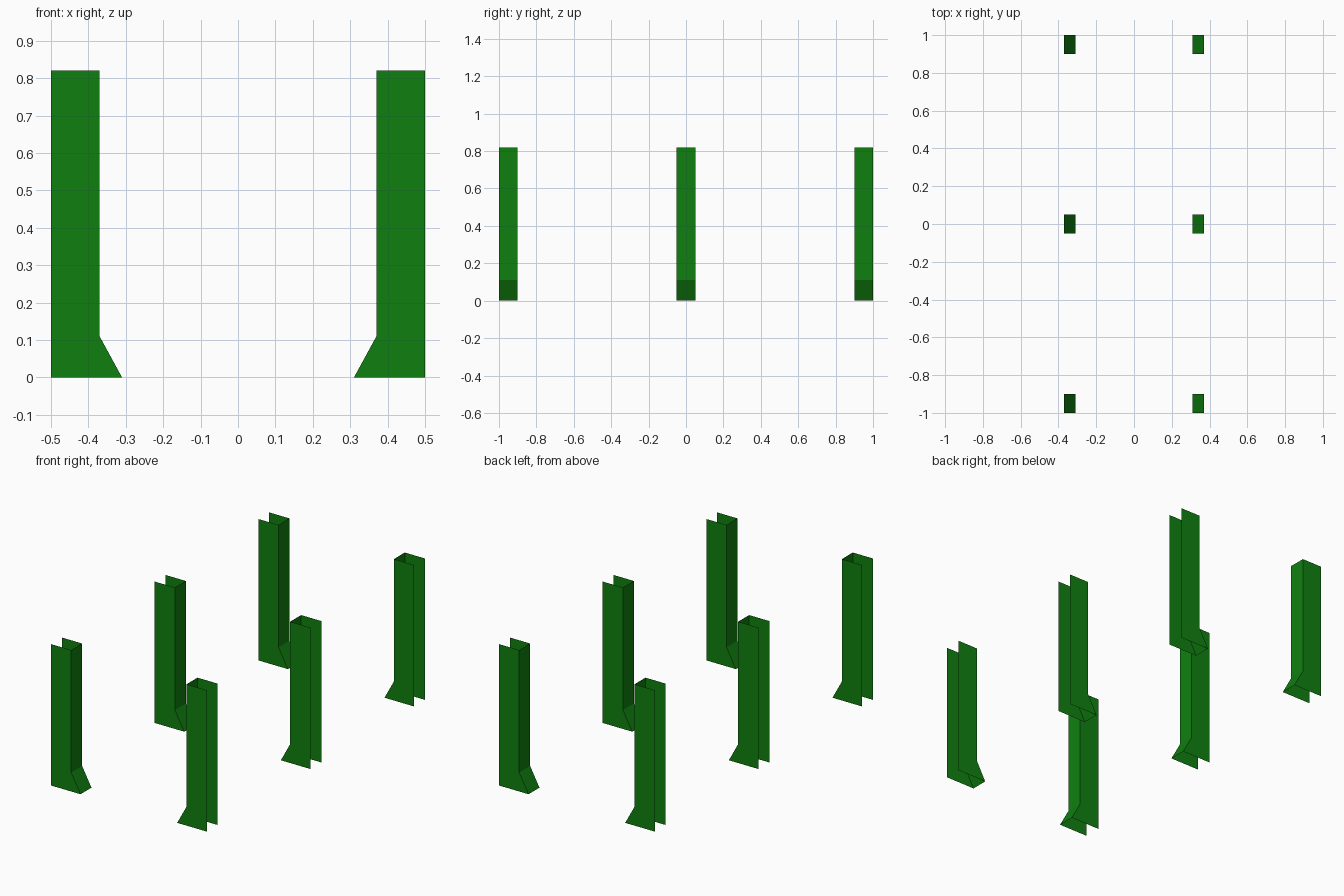
import bpy, bmesh

if "Cube" in bpy.data.objects:
    bpy.data.objects.remove(bpy.data.objects["Cube"])

green = bpy.data.materials.new("green")
green.diffuse_color = (0.005, 0.216, 0.005, 1)
green.use_nodes = True
green.node_tree.nodes["Principled BSDF"].inputs["Base Color"].default_value = green.diffuse_color

HALF_DEPTH = 0.05
# Side-plate outline: outer bottom, toe, ankle, inner top, outer top
PROFILE = [(0.5, 0), (0.31, 0), (0.37, 0.11), (0.37, 0.82), (0.5, 0.82)]


def channel_post(name, side, y):
    """Thin open channel: two side plates joined by the inner web and sloped toe."""
    bm = bmesh.new()
    front, back = [[bm.verts.new((side * x, y + dy, z)) for x, z in PROFILE]
                   for dy in (-HALF_DEPTH, HALF_DEPTH)]
    faces = [front, back[::-1]]
    # Sloped toe and upright web; outer side, top and bottom stay open
    for i in (1, 2):
        faces.append([front[i + 1], front[i], back[i], back[i + 1]])
    for f in faces:
        # Mirrored side needs the opposite winding to face outwards
        bm.faces.new(f[::-1] if side > 0 else f)
    bm.normal_update()
    mesh = bpy.data.meshes.new(name)
    bm.to_mesh(mesh)
    bm.free()
    mesh.materials.append(green)
    bpy.context.collection.objects.link(bpy.data.objects.new(name, mesh))


# Three pairs of posts along the length
for row, y in (("front", -0.95), ("middle", 0), ("back", 0.95)):
    for label, side in (("left", -1), ("right", 1)):
        channel_post(f"{row}_{label}_post", side, y)
